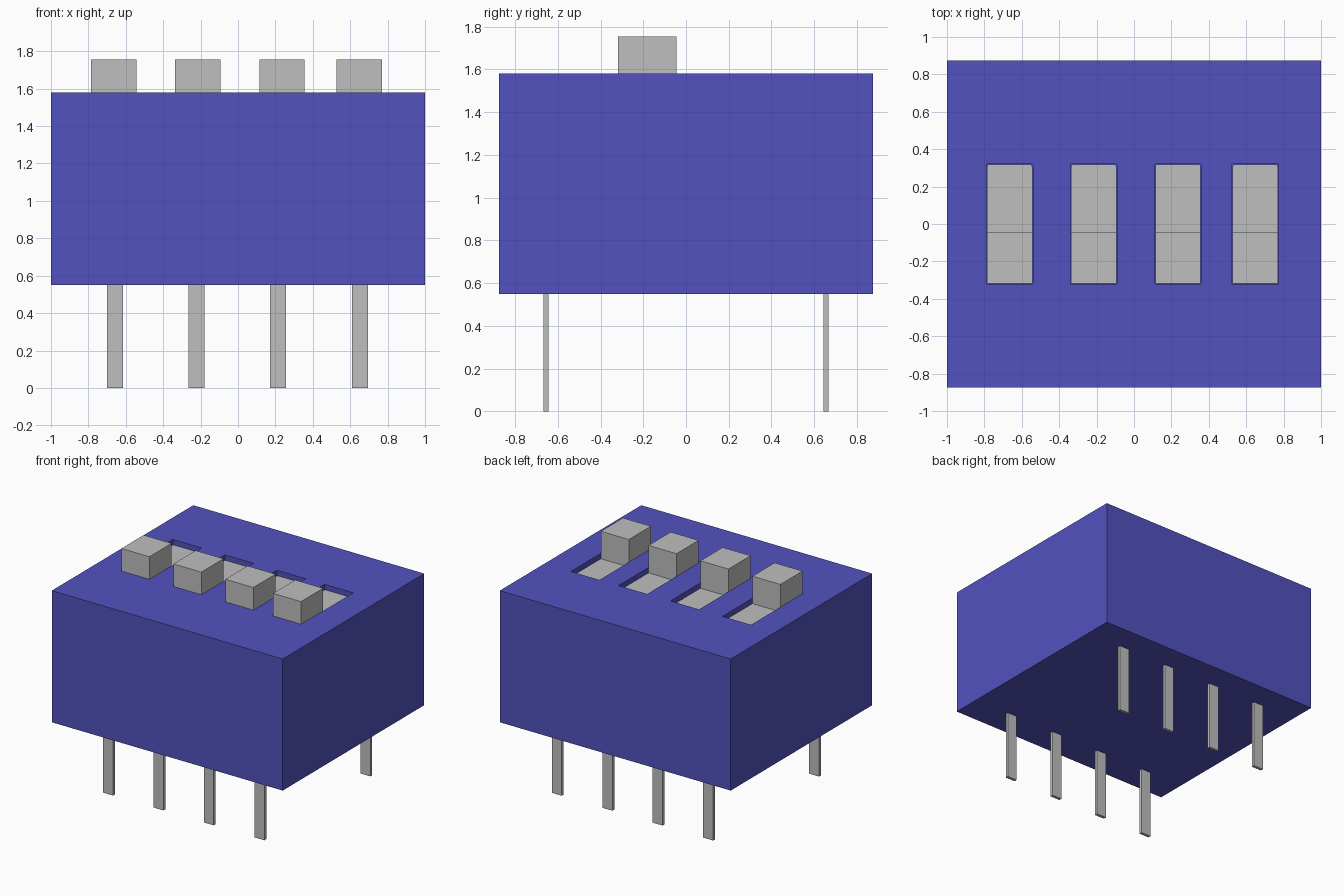
import bpy, bmesh
from mathutils import Vector

if "Cube" in bpy.data.objects:
    bpy.data.objects.remove(bpy.data.objects["Cube"], do_unlink=True)


def material(name, color):
    m = bpy.data.materials.new(name)
    m.use_nodes = True
    m.diffuse_color = color
    m.node_tree.nodes["Principled BSDF"].inputs["Base Color"].default_value = color
    return m


BLUE = material("blue plastic", (0.084, 0.084, 0.52, 1))
GREY = material("light grey", (0.52, 0.52, 0.52, 1))


def box_mesh(lo, hi):
    bm = bmesh.new()
    bmesh.ops.create_cube(bm, size=1)
    lo, hi = Vector(lo), Vector(hi)
    for v in bm.verts:
        v.co = (lo + hi) / 2 + v.co * (hi - lo)
    return bm


def finish(bm, name, mat):
    bmesh.ops.recalc_face_normals(bm, faces=bm.faces)
    me = bpy.data.meshes.new(name)
    bm.to_mesh(me)
    bm.free()
    me.materials.append(mat)
    ob = bpy.data.objects.new(name, me)
    bpy.context.collection.objects.link(ob)
    return ob


BOTTOM, TOP = 0.55, 1.58
SLOT_X = (-0.665, -0.215, 0.235, 0.648)
HW, HL = 0.124, 0.322          # half width and half length of a slot
FLOOR = 1.54                   # visible floor of the slots
GAP = 0.003

# Housing: slice the block along the slot edges, then sink the slot faces
bm = box_mesh((-1, -0.875, BOTTOM), (1, 0.875, TOP))
cuts = [((x + s * HW, 0, 0), (1, 0, 0)) for x in SLOT_X for s in (-1, 1)]
cuts += [((0, s * HL, 0), (0, 1, 0)) for s in (-1, 1)]
for co, no in cuts:
    bmesh.ops.bisect_plane(bm, geom=bm.verts[:] + bm.edges[:] + bm.faces[:],
                           plane_co=co, plane_no=no)
slots = []
for f in bm.faces:
    c = f.calc_center_median()
    if c.z > TOP - 0.001 and abs(c.y) < HL and any(abs(c.x - x) < HW for x in SLOT_X):
        slots.append(f)
sunk = bmesh.ops.extrude_face_region(bm, geom=slots)["geom"]
bmesh.ops.translate(bm, vec=(0, 0, FLOOR - 0.02 - TOP),
                    verts=[g for g in sunk if isinstance(g, bmesh.types.BMVert)])
leftover = [f for f in slots if f.is_valid]
if leftover:
    bmesh.ops.delete(bm, geom=leftover, context="FACES_ONLY")
finish(bm, "housing", BLUE)

for i, x in enumerate(SLOT_X, 1):
    w, l = HW - GAP, HL - GAP
    # Slider plate with softened rear corners
    bm = box_mesh((x - w, -l, FLOOR - 0.02), (x + w, l, FLOOR))
    corners = [e for e in bm.edges if all(v.co.y > 0 for v in e.verts)
               and abs(e.verts[0].co.z - e.verts[1].co.z) > 0.01]
    bmesh.ops.bevel(bm, geom=corners, offset=0.014, segments=3,
                    profile=0.5, affect="EDGES")
    finish(bm, f"slider_plate_{i}", GREY)
    # Raised switch knob at the front end of the slot
    finish(box_mesh((x - w, -l, FLOOR), (x + w, -0.045, 1.755)),
           f"switch_knob_{i}", GREY)

# Two rows of flat pins
for i, x in enumerate((-0.658, -0.222, 0.214, 0.652), 1):
    for row, y in (("front", -0.655), ("rear", 0.655)):
        finish(box_mesh((x - 0.043, y - 0.012, 0), (x + 0.043, y + 0.012, BOTTOM)),
               f"{row}_pin_{i}", GREY)
